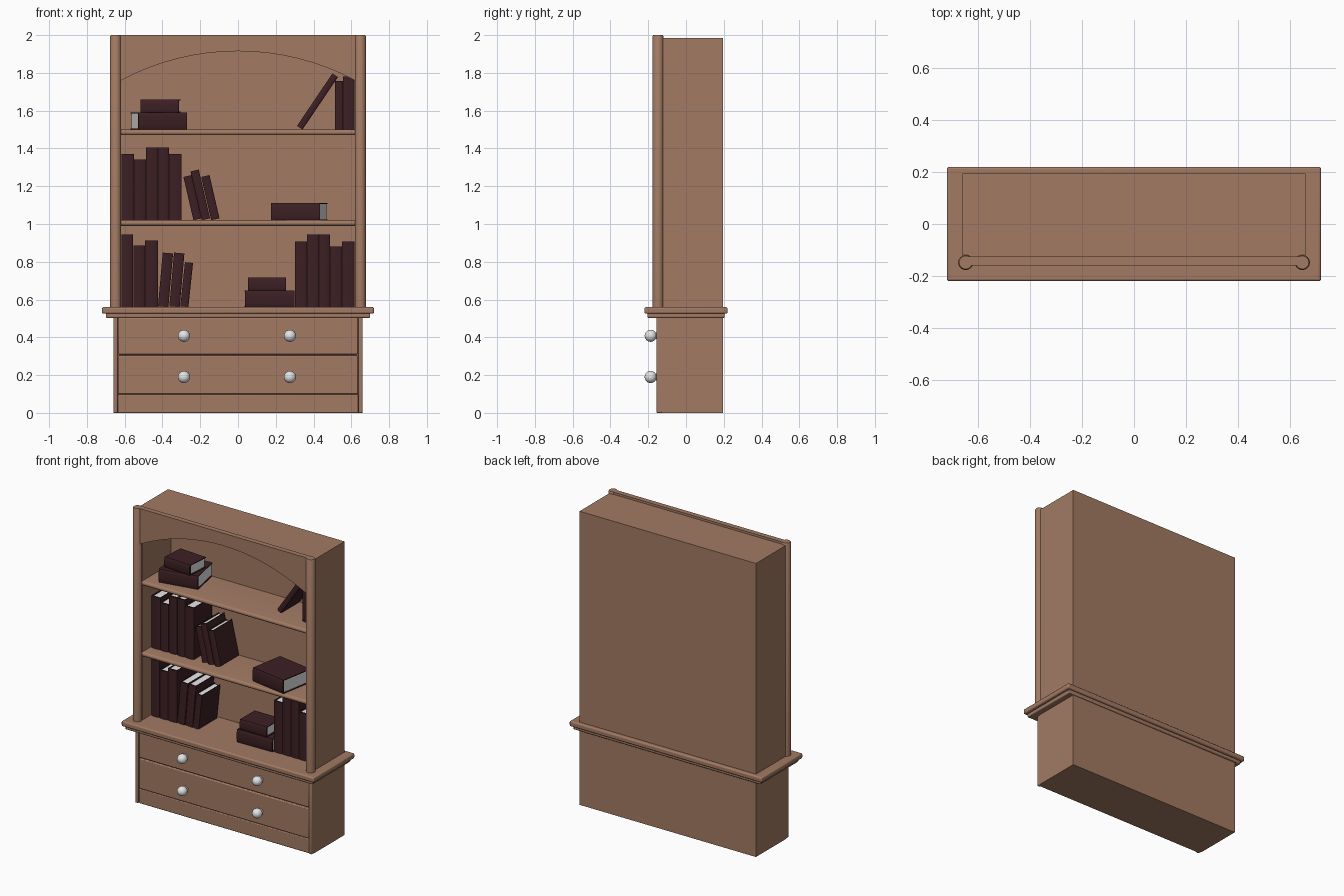
import bpy, bmesh, math
from mathutils import Matrix, Vector

if "Cube" in bpy.data.objects:
    bpy.data.objects.remove(bpy.data.objects["Cube"])


def mat(name, rgb):
    m = bpy.data.materials.new(name)
    m.diffuse_color = (*rgb, 1)
    m.use_nodes = True
    m.node_tree.nodes["Principled BSDF"].inputs["Base Color"].default_value = m.diffuse_color
    return m


WOOD = mat("brown_wood", (0.36, 0.195, 0.125))
COVER = mat("dark_red_cover", (0.045, 0.014, 0.017))
PAPER = mat("white_paper", (0.8, 0.8, 0.8))
KNOB = mat("pale_knob", (0.78, 0.78, 0.78))


def finish(bm, name, material, bevel=0.0, segments=2):
    bmesh.ops.recalc_face_normals(bm, faces=bm.faces)
    me = bpy.data.meshes.new(name)
    bm.to_mesh(me)
    bm.free()
    me.materials.append(material)
    ob = bpy.data.objects.new(name, me)
    bpy.context.collection.objects.link(ob)
    if bevel:
        mod = ob.modifiers.new("bevel", 'BEVEL')
        mod.width, mod.segments = bevel, segments
    bpy.ops.object.select_all(action='DESELECT')
    ob.select_set(True)
    bpy.context.view_layer.objects.active = ob
    bpy.ops.object.shade_smooth_by_angle(angle=math.radians(35))
    return ob


def box(name, x, y, z, material=WOOD, bevel=0.0, segments=2):
    """Box from (min, max) ranges."""
    bm = bmesh.new()
    bmesh.ops.create_cube(bm, size=1)
    for v in bm.verts:
        v.co = [r[0] + (c + 0.5) * (r[1] - r[0]) for c, r in zip(v.co, (x, y, z))]
    return finish(bm, name, material, bevel, segments)


def prism(name, points, depth, material):
    """Closed outline of 3D points extruded along a vector."""
    bm = bmesh.new()
    f = bm.faces.new([bm.verts.new(p) for p in points])
    out = bmesh.ops.extrude_face_region(bm, geom=[f])
    bmesh.ops.translate(bm, vec=Vector(depth),
                        verts=[v for v in out["geom"] if isinstance(v, bmesh.types.BMVert)])
    return finish(bm, name, material)


def lathe(name, profile, matrix, material, steps=24):
    """Spin (radius, height) points around the local z axis."""
    bm = bmesh.new()
    vs = [bm.verts.new((r, 0, h)) for r, h in profile]
    es = [bm.edges.new(p) for p in zip(vs, vs[1:])]
    bmesh.ops.spin(bm, geom=vs + es, cent=(0, 0, 0), axis=(0, 0, 1),
                   angle=math.tau, steps=steps)
    bmesh.ops.remove_doubles(bm, verts=bm.verts, dist=1e-5)
    ob = finish(bm, name, material)
    ob.matrix_world = matrix
    return ob


# Lower cabinet with drawers
box("cabinet_carcass", (-0.66, 0.66), (-0.13, 0.195), (0, 0.505))
box("plinth_rail", (-0.637, 0.637), (-0.15, -0.125), (0, 0.097), bevel=0.005)
for i, (z0, z1) in enumerate(((0.1, 0.305), (0.31, 0.503))):
    box(f"drawer_front_{i}", (-0.635, 0.635), (-0.152, -0.125), (z0, z1), bevel=0.006)
    for x in (-0.286, 0.275):
        ball = [(0.0, 0.0), (0.02, 0.0), (0.02, 0.006), (0.013, 0.01)]
        ball += [(0.032 * math.sin(a), 0.037 - 0.032 * math.cos(a))
                 for a in (math.pi * (0.15 + 0.85 * k / 10) for k in range(11))]
        lathe("drawer_knob", ball, Matrix.Translation((x, -0.15, (0.19, 0.408)[i]))
              @ Matrix.Rotation(math.pi / 2, 4, 'X'), KNOB)
for s in (-1, 1):
    box("cabinet_post", sorted((s * 0.637, s * 0.66)), (-0.157, -0.125), (0, 0.505),
        bevel=0.006)

# Worktop and moulding
box("worktop_moulding", (-0.70, 0.70), (-0.205, 0.205), (0.503, 0.53), bevel=0.006)
box("worktop", (-0.72, 0.72), (-0.22, 0.22), (0.525, 0.56), bevel=0.009, segments=3)

# Upper case
for s in (-1, 1):
    box("case_side", sorted((s * 0.622, s * 0.66)), (-0.13, 0.195), (0.555, 1.985))
    lathe("front_column", [(0, 0), (0.029, 0), (0.029, 1.435), (0.025, 1.442), (0, 1.442)],
          Matrix.Translation((s * 0.648, -0.148, 0.558)), WOOD)
box("case_top", (-0.65, 0.65), (-0.13, 0.195), (1.945, 1.985))
box("case_back", (-0.65, 0.65), (0.17, 0.195), (0.555, 1.98))

# Shelves with rounded front edge
for z in (0.99, 1.47):
    r = 0.015
    outline = [(-0.626, 0.175, z), (-0.626, 0.175, z + 2 * r)]
    outline += [(-0.626, -0.125 - r * math.sin(a), z + r + r * math.cos(a))
                for a in (math.pi * k / 8 for k in range(9))]
    prism("shelf", outline, (1.252, 0, 0), WOOD)

# Arched top panel
R = 1.3175
half = math.asin(0.62 / R)
arc = [(R * math.sin(a), -0.16, 1.915 - R + R * math.cos(a))
       for a in (half * (k / 8 - 1) for k in range(17))]
prism("arched_panel", [(-0.645, -0.16, 2), (-0.645, -0.16, 1.76)] + arc
      + [(0.645, -0.16, 1.76), (0.645, -0.16, 2)], (0, 0.035, 0), WOOD)


def book(matrix, w, h, d):
    """Spine at local y=0 facing -y, standing on z=0: U-shaped cover and page block."""
    t, b = 0.005, 0.006
    a = w / 2
    spine = [(-a * math.cos(q), b - b * math.sin(q), 0)
             for q in (math.pi * k / 6 for k in range(7))]
    inner = [(a, d, 0), (a - t, d, 0), (a - t, 0.012, 0),
             (t - a, 0.012, 0), (t - a, d, 0), (-a, d, 0)]
    prism("book_cover", spine + inner, (0, 0, h), COVER).matrix_world = matrix
    p = box("book_pages", (t - a, a - t), (0.01, d - 0.006), (0.006, h - 0.006), PAPER)
    p.matrix_world = matrix


def standing(x0, x1, z0, z1, d=0.2, y=-0.05):
    book(Matrix.Translation(((x0 + x1) / 2, y, z0)), x1 - x0 - 0.001, z1 - z0, d)


def leaning(x, z, w, h, deg, d=0.2, y=-0.05):
    a = math.radians(deg)
    book(Matrix.Translation((x, y, z + w / 2 * abs(math.sin(a))))
         @ Matrix.Rotation(a, 4, 'Y'), w, h, d)


def lying(x, y, z, w, h, d, deg):
    book(Matrix.Translation((x, y, z + w / 2)) @ Matrix.Rotation(math.radians(deg), 4, 'Z')
         @ Matrix.Rotation(math.pi / 2, 4, 'Y') @ Matrix.Translation((0, -d / 2, -h / 2)),
         w, h, d)


# Rows of upright books: shelf height, edges, tops
rows = [
    (0.56, (-0.616, -0.555, -0.492, -0.424), (0.944, 0.886, 0.912)),
    (0.56, (0.30, 0.365, 0.428, 0.487, 0.55, 0.618), (0.907, 0.944, 0.944, 0.88, 0.907)),
    (1.02, (-0.616, -0.55, -0.487, -0.424, -0.365, -0.298), (1.37, 1.342, 1.406, 1.406, 1.37)),
    (1.50, (0.513, 0.556, 0.618), (1.756, 1.78)),
]
for z, edges, tops in rows:
    for x0, x1, top in zip(edges, edges[1:], tops):
        standing(x0, x1, z, top)

# Leaning books
for x, w, h, deg in ((-0.396, 0.055, 0.285, 5), (-0.336, 0.055, 0.285, 5),
                     (-0.284, 0.043, 0.235, 6)):
    leaning(x, 0.56, w, h, deg)
for x, h in ((-0.214, 0.235), (-0.17, 0.265), (-0.12, 0.235)):
    leaning(x, 1.02, 0.045, h, -13)
leaning(0.327, 1.50, 0.035, 0.335, 34, y=-0.03)

# Lying books
lying(0.166, 0.04, 0.56, 0.087, 0.262, 0.21, 1)
lying(0.154, 0.02, 0.647, 0.069, 0.2, 0.16, 0)
lying(0.325, 0.0, 1.02, 0.092, 0.262, 0.24, -10)
lying(-0.42, 0.04, 1.50, 0.09, 0.262, 0.225, 11)
lying(-0.41, 0.02, 1.59, 0.07, 0.2, 0.16, -4)
